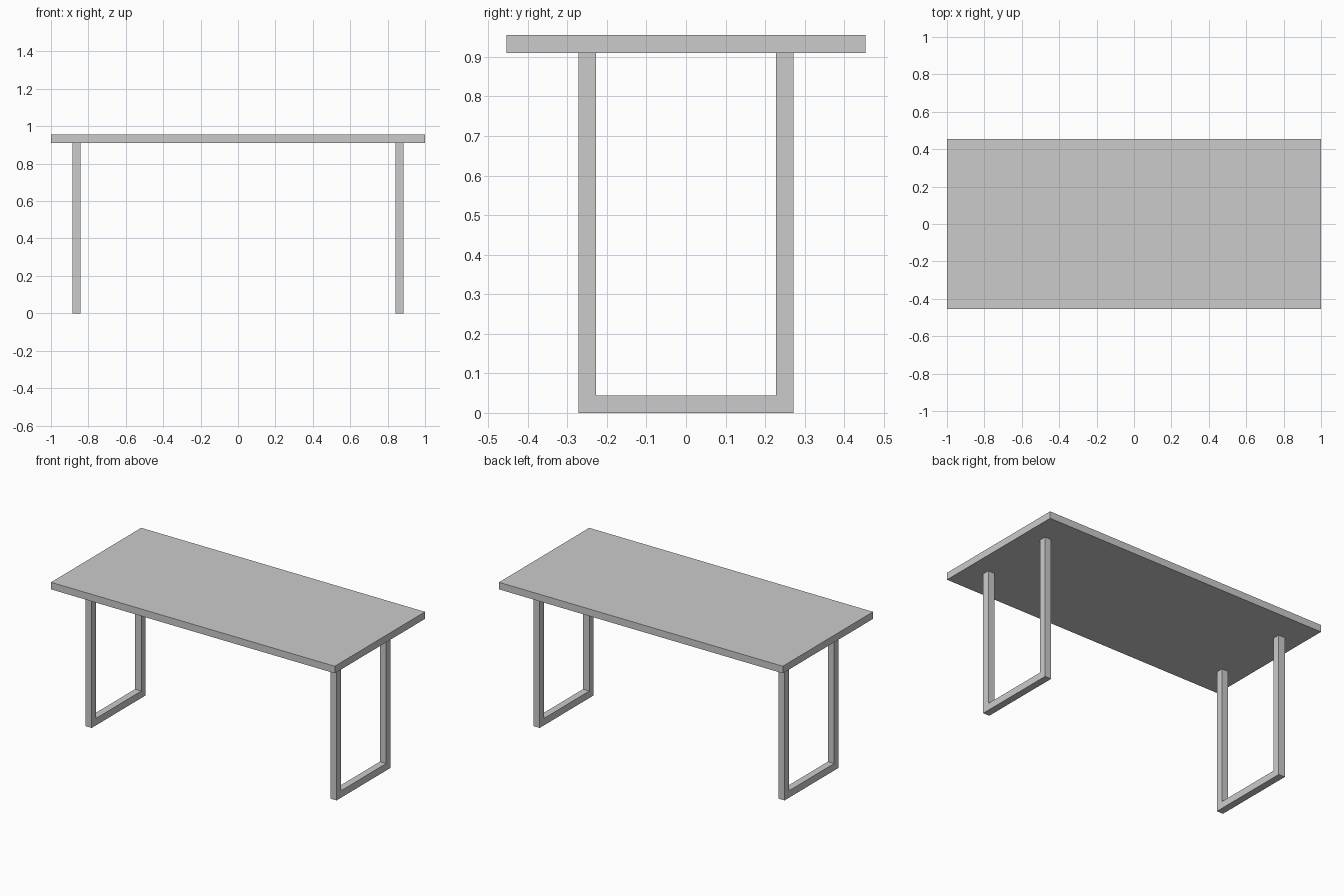
import bpy, bmesh
from mathutils import Vector

if "Cube" in bpy.data.objects:
    bpy.data.objects.remove(bpy.data.objects["Cube"])

TOP_Z, UNDER_Z = 0.955, 0.91
BAR = 0.0445          # square bar thickness
LEG_Y = 0.272         # outer half depth of a leg frame
LEG_X = 0.863         # centre of each leg frame


def extruded(name, outline, direction):
    """Solid made by extruding a closed outline along a direction."""
    bm = bmesh.new()
    face = bm.faces.new([bm.verts.new(p) for p in outline])
    new = bmesh.ops.extrude_face_region(bm, geom=[face])["geom"]
    moved = [g for g in new if isinstance(g, bmesh.types.BMVert)]
    bmesh.ops.translate(bm, verts=moved, vec=Vector(direction))
    bmesh.ops.recalc_face_normals(bm, faces=bm.faces)
    mesh = bpy.data.meshes.new(name)
    bm.to_mesh(mesh)
    bm.free()
    obj = bpy.data.objects.new(name, mesh)
    bpy.context.collection.objects.link(obj)
    return obj


# Tabletop slab
extruded("tabletop",
         [(-1, -0.454, UNDER_Z), (1, -0.454, UNDER_Z),
          (1, 0.454, UNDER_Z), (-1, 0.454, UNDER_Z)],
         (0, 0, TOP_Z - UNDER_Z))

# U-shaped leg frames, one at each end
inner = LEG_Y - BAR
u_profile = [(-LEG_Y, UNDER_Z), (-LEG_Y, 0), (LEG_Y, 0), (LEG_Y, UNDER_Z),
             (inner, UNDER_Z), (inner, BAR), (-inner, BAR), (-inner, UNDER_Z)]
for name, x in (("left_leg_frame", -LEG_X), ("right_leg_frame", LEG_X)):
    extruded(name, [(x - BAR / 2, y, z) for y, z in u_profile], (BAR, 0, 0))
